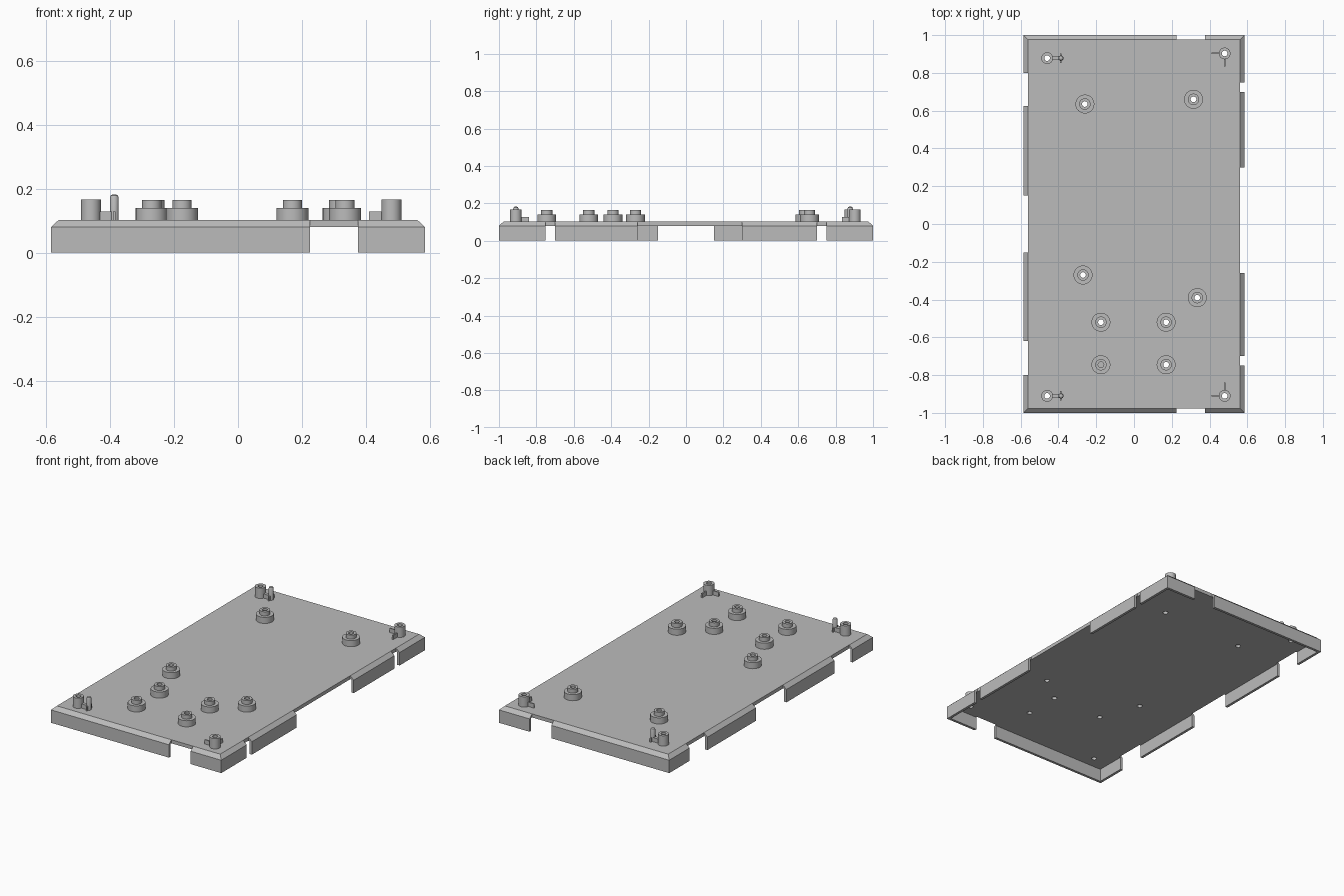
import bpy, bmesh, math
from mathutils import Matrix, Vector

cube = bpy.data.objects.get("Cube")
if cube:
    bpy.data.objects.remove(cube, do_unlink=True)

GREY = (0.5, 0.5, 0.5, 1)
grey = bpy.data.materials.new("light grey plastic")
grey.use_nodes = True
grey.diffuse_color = GREY
grey.node_tree.nodes["Principled BSDF"].inputs["Base Color"].default_value = GREY

HX, HY = 0.585, 1.0            # outer half sizes
EDGE = 0.024                   # bevel width around the plate
UNDER, TOP = 0.08, 0.102       # plate underside and top
HOLE = 0.015


def finish(name, bm, smooth=False):
    bmesh.ops.recalc_face_normals(bm, faces=bm.faces)
    mesh = bpy.data.meshes.new(name)
    bm.to_mesh(mesh)
    bm.free()
    mesh.materials.append(grey)
    obj = bpy.data.objects.new(name, mesh)
    bpy.context.collection.objects.link(obj)
    if smooth:
        bpy.ops.object.select_all(action='DESELECT')
        obj.select_set(True)
        bpy.context.view_layer.objects.active = obj
        bpy.ops.object.shade_smooth_by_angle(angle=math.radians(35))
    return obj


def add_box(bm, x0, x1, y0, y1, z0, z1):
    size = Matrix.Diagonal((x1 - x0, y1 - y0, z1 - z0, 1))
    mid = Matrix.Translation(((x0 + x1) / 2, (y0 + y1) / 2, (z0 + z1) / 2))
    bmesh.ops.create_cube(bm, size=1, matrix=mid @ size)


def lathe(bm, x, y, profile, closed=True, steps=32):
    # turn a (radius, height) profile about a vertical axis
    rings = []
    for r, z in profile:
        if r == 0:
            rings.append([bm.verts.new((x, y, z))] * steps)
        else:
            rings.append([bm.verts.new((x + r * math.cos(t), y + r * math.sin(t), z))
                          for t in (2 * math.pi * i / steps for i in range(steps))])
    pairs = list(zip(rings, rings[1:]))
    if closed:
        pairs.append((rings[-1], rings[0]))
    for a, b in pairs:
        for i in range(steps):
            j = (i + 1) % steps
            corners = list(dict.fromkeys((a[i], a[j], b[j], b[i])))
            if len(corners) > 2:
                bm.faces.new(corners)


bosses = [(-0.26, 0.635), (0.315, 0.66), (-0.27, -0.27), (0.335, -0.39),
          (-0.175, -0.52), (0.17, -0.52), (0.17, -0.745)]
blind_boss = (-0.175, -0.745)
pin_posts = [(-0.46, 0.878), (-0.46, -0.91)]
rib_posts = [(0.48, 0.903), (0.48, -0.91)]

# Base plate with the screw holes cut through
bm = bmesh.new()
add_box(bm, -HX + EDGE, HX - EDGE, -HY + EDGE, HY - EDGE, UNDER, TOP)
plate = finish("base_plate", bm)
bm = bmesh.new()
for x, y in bosses + pin_posts + rib_posts:
    bmesh.ops.create_cone(bm, cap_ends=True, segments=32, radius1=HOLE, radius2=HOLE,
                          depth=0.2, matrix=Matrix.Translation((x, y, UNDER)))
cutter = finish("hole_cutter", bm)
cutter.hide_render = True
cut = plate.modifiers.new("holes", 'BOOLEAN')
cut.operation = 'DIFFERENCE'
cut.solver = 'EXACT'
cut.object = cutter
bpy.context.view_layer.objects.active = plate
bpy.ops.object.modifier_apply(modifier=cut.name)
bpy.data.objects.remove(cutter, do_unlink=True)

# Skirt walls with a sloped shoulder, mitred at the corners
SECTION = [(0, 0), (0, UNDER), (EDGE, TOP), (EDGE, UNDER), (0.016, UNDER), (0.016, 0)]


def wall(name, normal, half_depth, half_length, start, end):
    along = Vector((-normal.y, normal.x, 0))
    if along.x + along.y < 0:
        along = -along
    bm = bmesh.new()
    ends = []
    for s in (start, end):
        ring = []
        for inset, z in SECTION:
            t = math.copysign(half_length - inset, s) if abs(s) >= half_length else s
            ring.append(bm.verts.new(normal * (half_depth - inset) + along * t
                                     + Vector((0, 0, z))))
        ends.append(ring)
    count = len(SECTION)
    for i in range(count):
        j = (i + 1) % count
        bm.faces.new((ends[0][i], ends[0][j], ends[1][j], ends[1][i]))
    for ring in ends:
        bm.faces.new(ring)
    finish(name, bm)


for label, sign in (("front", -1), ("back", 1)):
    for a, b in ((-HX, 0.225), (0.375, HX)):
        wall(label + "_wall", Vector((0, sign, 0)), HY, HX, a, b)
for a, b in ((-HY, -0.8), (-0.62, -0.15), (0.15, 0.625), (0.8, HY)):
    wall("right_wall", Vector((-1, 0, 0)), HX, HY, a, b)
for a, b in ((-HY, -0.75), (-0.7, -0.26), (0.3, 0.7), (0.75, HY)):
    wall("left_wall", Vector((1, 0, 0)), HX, HY, a, b)

# Stepped bosses
STEP = [(0.05, TOP), (0.05, 0.14), (0.03, 0.14), (0.03, 0.165), (HOLE, 0.165), (HOLE, TOP)]
for x, y in bosses:
    bm = bmesh.new()
    lathe(bm, x, y, STEP)
    finish("stepped_boss", bm, True)
bm = bmesh.new()
lathe(bm, *blind_boss, STEP + [(0, TOP)], closed=False)
finish("blind_boss", bm, True)

# Corner posts
for x, y in pin_posts + rib_posts:
    bm = bmesh.new()
    lathe(bm, x, y, [(0.031, TOP), (0.031, 0.166), (HOLE, 0.166), (HOLE, TOP)])
    finish("corner_post", bm, True)

# Thin ribs pointing inwards from the left posts
for x, y in rib_posts:
    bm = bmesh.new()
    add_box(bm, x - 0.07, x - 0.028, y - 0.004, y + 0.004, TOP, 0.128)
    inward = -math.copysign(1, y)
    y0, y1 = sorted((y + inward * 0.028, y + inward * 0.07))
    add_box(bm, x - 0.004, x + 0.004, y0, y1, TOP, 0.128)
    finish("post_ribs", bm)

# Locating pins with a bridge and cross fin beside the right posts
for x, y in pin_posts:
    px = x + 0.073
    bm = bmesh.new()
    add_box(bm, x + 0.028, px, y - 0.011, y + 0.011, TOP, 0.128)
    add_box(bm, px - 0.004, px + 0.004, y - 0.025, y + 0.025, TOP, 0.128)
    finish("pin_bridge", bm)
    bm = bmesh.new()
    lathe(bm, px, y, [(0.014, TOP), (0.014, 0.172), (0.011, 0.179), (0.006, 0.182),
                      (0, 0.182)], closed=False, steps=16)
    finish("locating_pin", bm, True)
